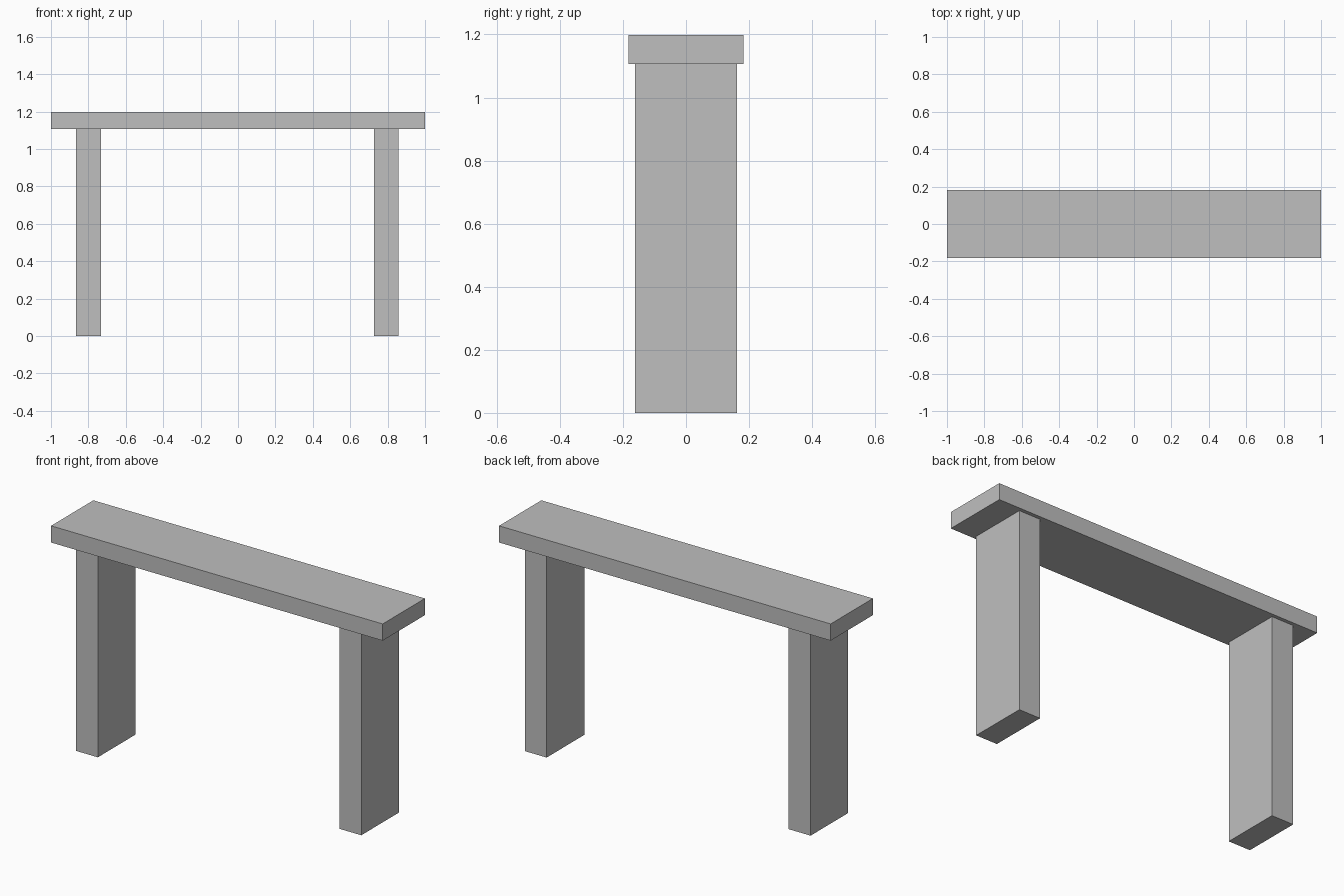
import bpy

# Remove the default object
default = bpy.data.objects.get("Cube")
if default:
    bpy.data.objects.remove(default, do_unlink=True)

# Single plain grey finish
GREY = (0.52, 0.52, 0.52, 1.0)
grey = bpy.data.materials.new("light_grey")
grey.use_nodes = True
grey.diffuse_color = GREY
for node in grey.node_tree.nodes:
    if node.type == 'BSDF_PRINCIPLED':
        node.inputs["Base Color"].default_value = GREY


def add_box(name, x_range, half_depth, z_range):
    """Box between two x and two z limits, centred on y = 0."""
    (x0, x1), (z0, z1) = x_range, z_range
    bpy.ops.mesh.primitive_cube_add(size=1, location=((x0 + x1) / 2, 0, (z0 + z1) / 2))
    box = bpy.context.object
    box.name = box.data.name = name
    box.scale = (x1 - x0, 2 * half_depth, z1 - z0)
    bpy.ops.object.transform_apply(location=False, rotation=False, scale=True)
    box.data.materials.append(grey)
    return box


LEG_TOP = 1.107
HEIGHT = 1.198

# Long slab resting on two broad legs
add_box("table_top", (-1, 1), 0.182, (LEG_TOP, HEIGHT))
add_box("right_leg", (-0.865, -0.732), 0.162, (0, LEG_TOP))
add_box("left_leg", (0.727, 0.857), 0.162, (0, LEG_TOP))
